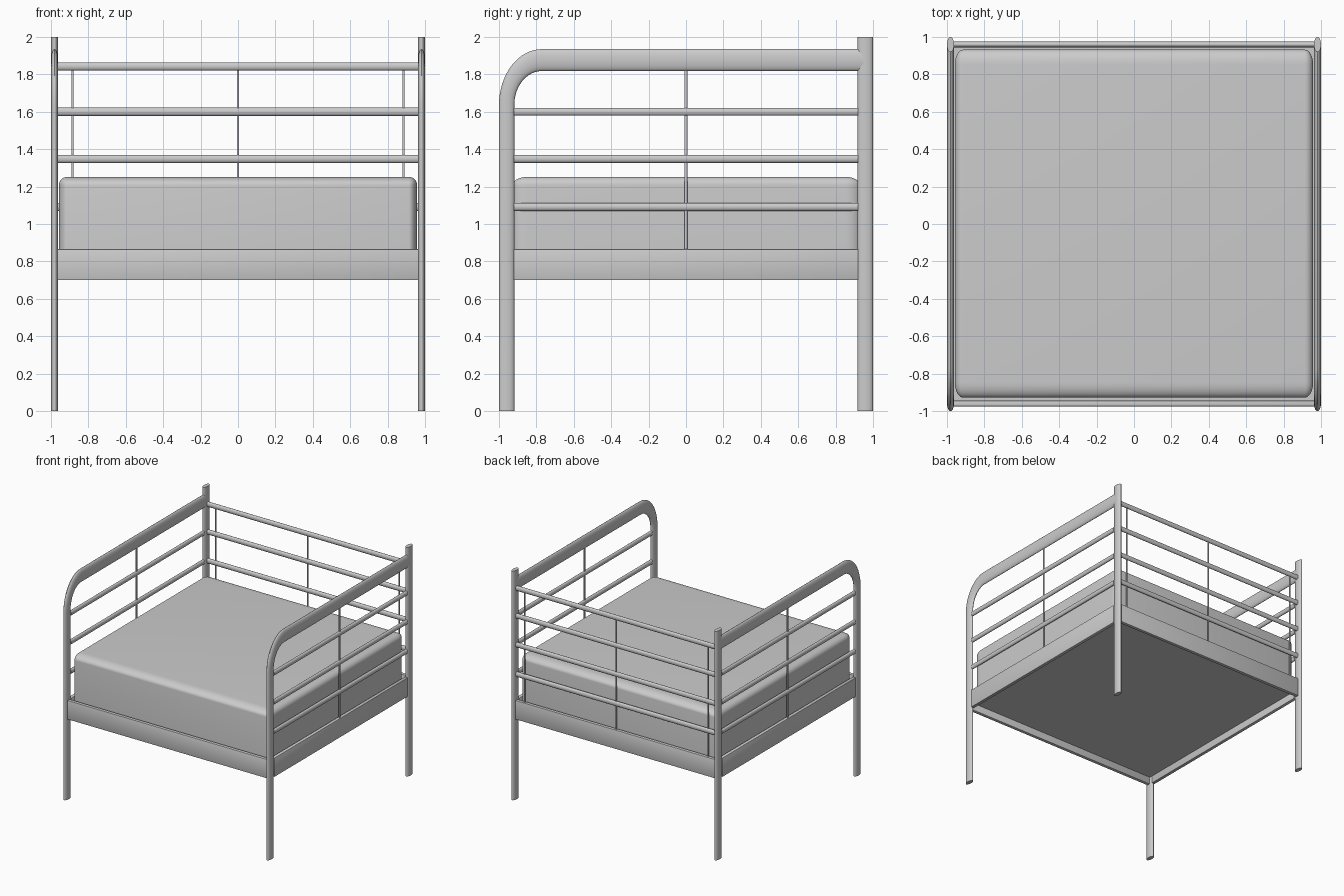
import bpy, bmesh, math
from mathutils import Vector

if "Cube" in bpy.data.objects:
    bpy.data.objects.remove(bpy.data.objects["Cube"])

def finish(name, bm, angle=40):
    bmesh.ops.recalc_face_normals(bm, faces=bm.faces)
    me = bpy.data.meshes.new(name)
    bm.to_mesh(me)
    bm.free()
    ob = bpy.data.objects.new(name, me)
    bpy.context.collection.objects.link(ob)
    bpy.ops.object.select_all(action='DESELECT')
    ob.select_set(True)
    bpy.context.view_layer.objects.active = ob
    bpy.ops.object.shade_smooth_by_angle(angle=math.radians(angle))
    return ob

def sweep(name, rings):
    """Join rings of (centre, half axis a, half axis b) into a capped oval tube."""
    bm, n, loops = bmesh.new(), 20, []
    for c, a, b in rings:
        c, a, b = Vector(c), Vector(a), Vector(b)
        loops.append([bm.verts.new(c + a * math.cos(2 * math.pi * i / n)
                                   + b * math.sin(2 * math.pi * i / n)) for i in range(n)])
    for p, q in zip(loops, loops[1:]):
        for i in range(n):
            j = (i + 1) % n
            bm.faces.new((p[i], p[j], q[j], q[i]))
    bm.faces.new(loops[0])
    bm.faces.new(loops[-1])
    return finish(name, bm)

def bar(name, p, q, a, b):
    return sweep(name, [(p, a, b), (q, a, b)])

def box(name, lo, hi, bevel=0.0, segs=1, keep_bottom=False, ystretch=1.0):
    """Box with rounded edges; ystretch lengthens the rounding along y."""
    bm = bmesh.new()
    bmesh.ops.create_cube(bm, size=1)
    for v in bm.verts:
        v.co = [(l + h) / 2 + c * (h - l) for l, h, c in zip(lo, hi, v.co)]
        v.co.y /= ystretch
    edges = [e for e in bm.edges
             if not keep_bottom or max(v.co.z for v in e.verts) > lo[2] + 0.01]
    if bevel:
        bmesh.ops.bevel(bm, geom=edges, offset=bevel, segments=segs,
                        profile=0.5, affect='EDGES')
    for v in bm.verts:
        v.co.y *= ystretch
    return finish(name, bm)

X = 0.981       # centre plane of the side frames
HX = 0.019      # half thickness of the frame tubes

for s, side in ((-1, "left"), (1, "right")):
    x = s * X
    # front leg bending over into the top side rail
    pairs = [((-1, 0), (-0.918, 0))]
    for i in range(17):
        t = math.pi / 2 * i / 16
        c, d = math.cos(t), math.sin(t)
        pairs.append(((-0.77 - 0.23 * c, 1.635 + 0.3 * d),
                      (-0.77 - 0.148 * c, 1.635 + 0.183 * d)))
    pairs.append(((0.95, 1.935), (0.95, 1.818)))
    rings = []
    for o, i in pairs:
        o, i = Vector((x, *o)), Vector((x, *i))
        rings.append(((o + i) / 2, (o - i) / 2, (HX, 0, 0)))
    sweep(side + "_front_leg_and_arm", rings)
    # back post
    bar(side + "_back_post", (x, 0.959, 0), (x, 0.959, 2), (HX, 0, 0), (0, 0.041, 0))
    # side rails, upright rod and bed board
    for z in (1.091, 1.348, 1.6):
        bar(side + "_side_rail", (x, -0.92, z), (x, 0.92, z), (0.015, 0, 0), (0, 0, 0.021))
    bar(side + "_side_rod", (x, 0, 0.85), (x, 0, 1.85), (0.006, 0, 0), (0, 0.008, 0))
    box(side + "_side_board", (x - 0.015, -0.92, 0.70), (x + 0.015, 0.92, 0.866), 0.004, 2)

# back rails and upright rods
for z in (1.091, 1.348, 1.6, 1.842):
    bar("back_rail", (-0.97, 0.96, z), (0.97, 0.96, z), (0, 0.015, 0), (0, 0, 0.022))
for x in (-0.885, 0, 0.885):
    bar("back_rod", (x, 0.96, 0.85), (x, 0.96, 1.85), (0.006, 0, 0), (0, 0.006, 0))

# front and back bed boards
for y, end in ((-0.96, "front"), (0.96, "back")):
    box(end + "_board", (-0.97, y - 0.015, 0.70), (0.97, y + 0.015, 0.866), 0.004, 2)

# flat bed base spanning the boards
box("bed_base", (-0.968, -0.95, 0.765), (0.968, 0.95, 0.79))

# mattress with soft top and corners
box("mattress", (-0.958, -0.928, 0.78), (0.958, 0.932, 1.252), 0.045, 8, True, 1.8)
